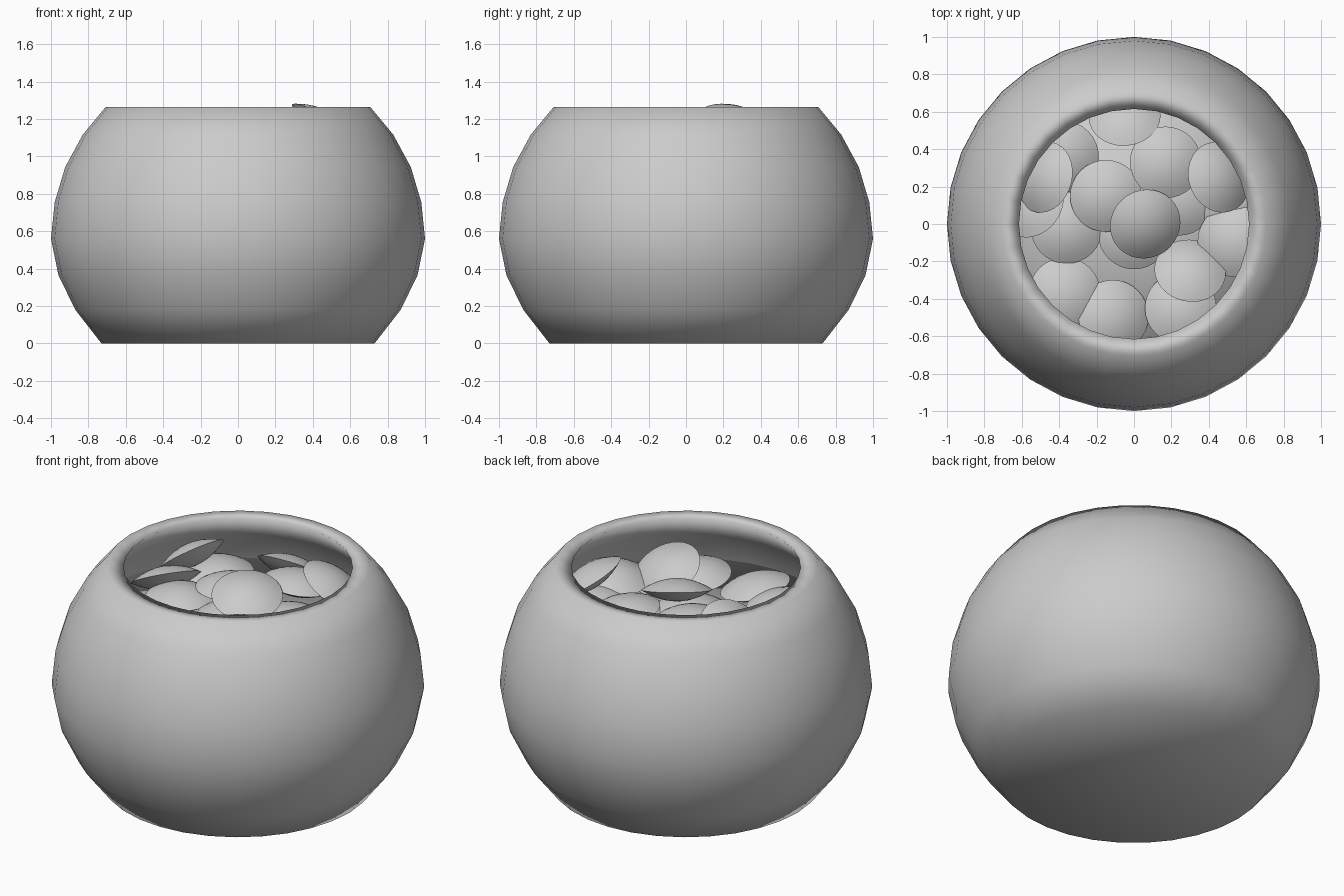
import bpy, bmesh, math
from mathutils import Vector

if "Cube" in bpy.data.objects:
    bpy.data.objects.remove(bpy.data.objects["Cube"])

grey = bpy.data.materials.new("plain grey")
grey.diffuse_color = (0.6, 0.6, 0.6, 1)
grey.use_nodes = True
grey.node_tree.nodes["Principled BSDF"].inputs["Base Color"].default_value = grey.diffuse_color


def lathe(name, profile, segments):
    """Revolve (radius, height) points around z; radius 0 makes a pole."""
    bm = bmesh.new()
    rings = []
    for r, z in profile:
        if r == 0:
            rings.append([bm.verts.new((0, 0, z))])
        else:
            rings.append([bm.verts.new((r * math.cos(2 * math.pi * i / segments),
                                        r * math.sin(2 * math.pi * i / segments), z))
                          for i in range(segments)])
    for a, b in zip(rings, rings[1:]):
        for i in range(segments):
            j = (i + 1) % segments
            quad = [a[i % len(a)], a[j % len(a)], b[j % len(b)], b[i % len(b)]]
            bm.faces.new(list(dict.fromkeys(quad)))
    bmesh.ops.recalc_face_normals(bm, faces=bm.faces)
    mesh = bpy.data.meshes.new(name)
    bm.to_mesh(mesh)
    bm.free()
    mesh.materials.append(grey)
    for p in mesh.polygons:
        p.use_smooth = True
    return mesh


def place(name, mesh, loc=(0, 0, 0), normal=(0, 0, 1)):
    ob = bpy.data.objects.new(name, mesh)
    bpy.context.collection.objects.link(ob)
    ob.location = loc
    ob.rotation_mode = 'QUATERNION'
    ob.rotation_quaternion = Vector((0, 0, 1)).rotation_difference(Vector(normal).normalized())
    return ob


# round bowl: flat foot, bulging side, flat lip, inner wall and inner floor
outer = [(0, 0), (0.73, 0), (0.87, 0.18), (0.96, 0.365), (1.0, 0.56),
         (0.98, 0.755), (0.924, 0.943), (0.83, 1.116), (0.707, 1.265)]
inner = [(0.615, 1.262), (0.74, 1.11), (0.83, 0.93), (0.885, 0.75), (0.9, 0.56),
         (0.86, 0.37), (0.78, 0.2), (0.68, 0.09), (0, 0.09)]
place("bowl", lathe("bowl", outer + inner, 32))

# flat filling under the loose sweets
place("filling", lathe("filling", [(0, 0.93), (0.83, 0.93), (0.83, 0.9), (0, 0.9)], 32))

# lens-shaped sweet with a sharp edge
R, H = 0.192, 0.062
cap = [(R * k / 6, H * (1 - (k / 6) ** 2)) for k in range(7)]
lens = lathe("sweet", cap + [(r, -z) for r, z in reversed(cap[:-1])], 32)
for e in lens.edges:
    a, b = (lens.vertices[v].co for v in e.vertices)
    e.use_edge_sharp = abs(a.z) < 1e-5 and abs(b.z) < 1e-5

# position and facing of each sweet
sweets = [
    ((0.06, 0.0, 1.11), (0.2, -0.28, 0.94)),
    ((-0.15, 0.15, 1.05), (0, 0, 1)),
    ((-0.38, 0.36, 1.0), (0.05, -0.05, 1)),
    ((-0.48, 0.25, 1.11), (-0.61, 0.17, 0.77)),
    ((0.455, 0.25, 1.18), (0.5, 0.18, 0.85)),
    ((0.30, -0.25, 1.07), (0.1, 0.5, 0.86)),
    ((0.53, -0.09, 1.03), (-0.15, 0.05, 1)),
    ((0.52, 0.12, 0.98), (0, 0, 1)),
    ((0.24, 0.13, 0.98), (0, 0, 1)),
    ((0.17, 0.33, 1.09), (0.1, 0.1, 1)),
    ((-0.05, 0.575, 1.03), (-0.05, 0.58, 0.82)),
    ((-0.36, -0.02, 1.0), (0, 0, 1)),
    ((-0.55, 0.11, 1.01), (-0.42, 0.32, 0.85)),
    ((-0.37, -0.37, 1.0), (0.05, 0.1, 1)),
    ((-0.11, -0.49, 0.99), (0.2, 0.1, 1)),
    ((0.25, -0.45, 0.98), (0, 0.15, 1)),
    ((0.0, -0.05, 1.0), (0, 0, 1)),
]
for i, (loc, normal) in enumerate(sweets):
    place(f"sweet_{i + 1}", lens, loc, normal)
